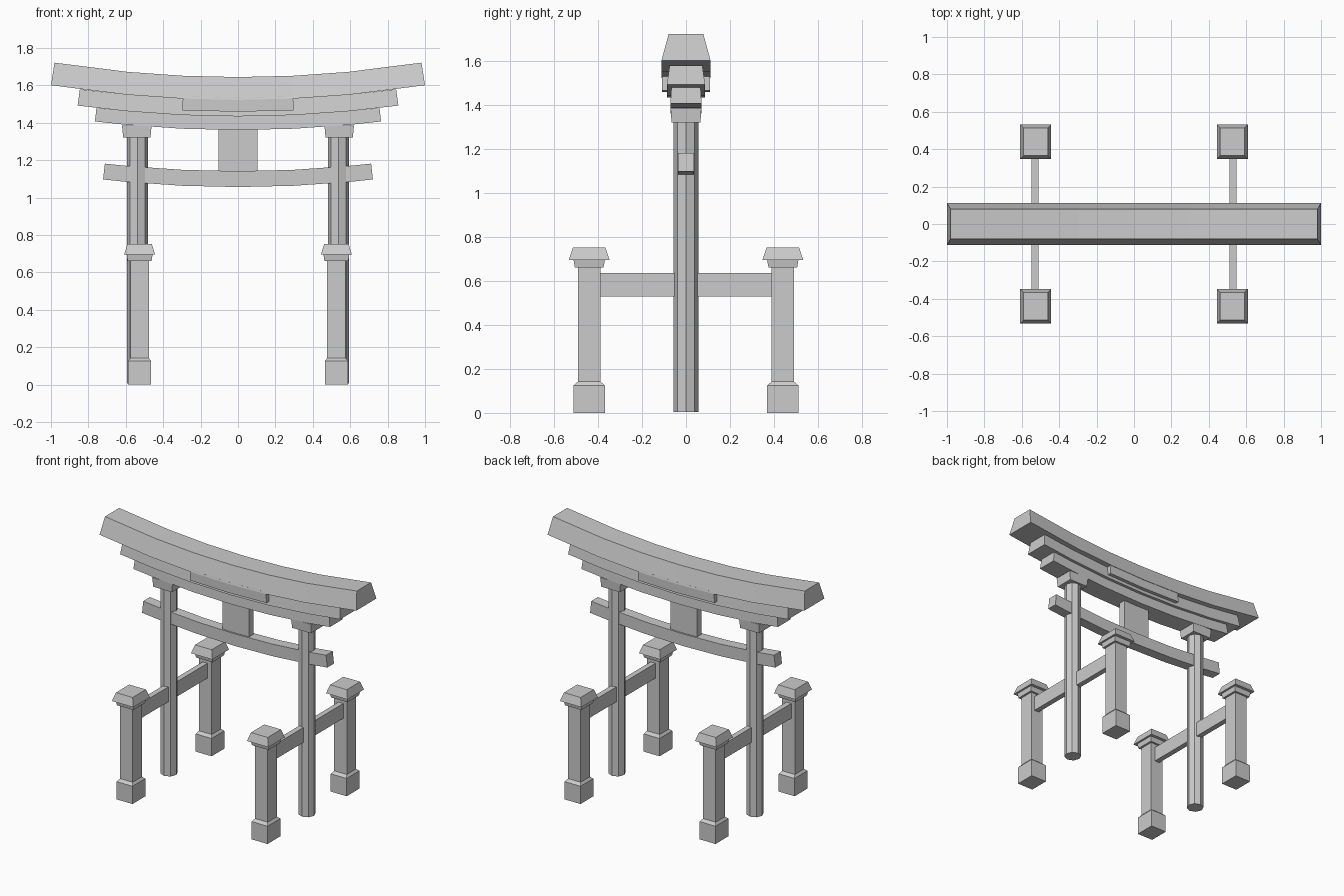
import bpy, bmesh, math

if "Cube" in bpy.data.objects:
    bpy.data.objects.remove(bpy.data.objects["Cube"])

R = 6.4  # shared radius of the upward sweep of the beams


def finish(bm, name):
    bmesh.ops.recalc_face_normals(bm, faces=bm.faces)
    me = bpy.data.meshes.new(name)
    bm.to_mesh(me)
    bm.free()
    ob = bpy.data.objects.new(name, me)
    bpy.context.collection.objects.link(ob)
    return ob


def skin(name, rings):
    """Closed solid through a list of equal-length rings of points."""
    bm = bmesh.new()
    loops = [[bm.verts.new(p) for p in ring] for ring in rings]
    n = len(loops[0])
    for a, b in zip(loops, loops[1:]):
        for i in range(n):
            j = (i + 1) % n
            bm.faces.new((a[i], a[j], b[j], b[i]))
    bm.faces.new(loops[0])
    bm.faces.new(loops[-1])
    return finish(bm, name)


def curved_beam(name, stations, z, h, w_bottom, w_top):
    """Tapered section swept along an arc whose lowest point is at height z."""
    rings = []
    for s in [-v for v in reversed(stations)] + [0] + stations:
        a = s / R
        def at(y, up):
            return ((R - up) * math.sin(a), y, z + R - (R - up) * math.cos(a))
        rings.append([at(-w_bottom, 0), at(w_bottom, 0), at(w_top, h), at(-w_top, h)])
    return skin(name, rings)


def stack(name, cx, cy, levels):
    """Rectangular tower: levels are (z, half x, half y)."""
    return skin(name, [[(cx - x, cy - y, z), (cx + x, cy - y, z),
                        (cx + x, cy + y, z), (cx - x, cy + y, z)]
                       for z, x, y in levels])


# Curved beams
curved_beam("top_beam", [0.3, 0.6, 1.004], 1.522, 0.122, 0.112, 0.079)
curved_beam("second_beam", [0.3, 0.6, 0.86], 1.434, 0.088, 0.087, 0.074)
curved_beam("third_beam", [0.3, 0.6, 0.767], 1.361, 0.073, 0.071, 0.066)
curved_beam("centre_plate", [0.298], 1.459, 0.075, 0.109, 0.109)
curved_beam("tie_beam", [0.3, 0.6, 0.723], 1.056, 0.085, 0.037, 0.037)

# Centre strut between tie beam and lintel
stack("centre_strut", 0, 0, [(1.13, 0.105, 0.025), (1.38, 0.105, 0.025)])

for side, tag in ((-1, "left"), (1, "right")):
    # Octagonal pillar and its cap
    x = side * 0.537
    ring = [(x + 0.056 * math.cos(k * math.pi / 4), 0.056 * math.sin(k * math.pi / 4))
            for k in range(8)]
    skin(f"pillar_{tag}", [[(px, py, z) for px, py in ring] for z in (0.005, 1.34)])
    stack(f"pillar_cap_{tag}", side * 0.541, 0,
          [(1.32, 0.073, 0.066), (1.385, 0.079, 0.07)])

    # Low rail through the pillar
    stack(f"side_rail_{tag}", side * 0.529, 0, [(0.53, 0.019, 0.41), (0.635, 0.019, 0.41)])

    # Support posts with base, collar and sloped cap
    for end, where in ((-1, "front"), (1, "back")):
        stack(f"post_{where}_{tag}", side * 0.526, end * 0.44, [
            (0, 0.062, 0.071), (0.125, 0.062, 0.071), (0.142, 0.049, 0.051),
            (0.66, 0.049, 0.051), (0.66, 0.064, 0.065), (0.695, 0.069, 0.071),
            (0.695, 0.083, 0.093), (0.752, 0.065, 0.074)])
